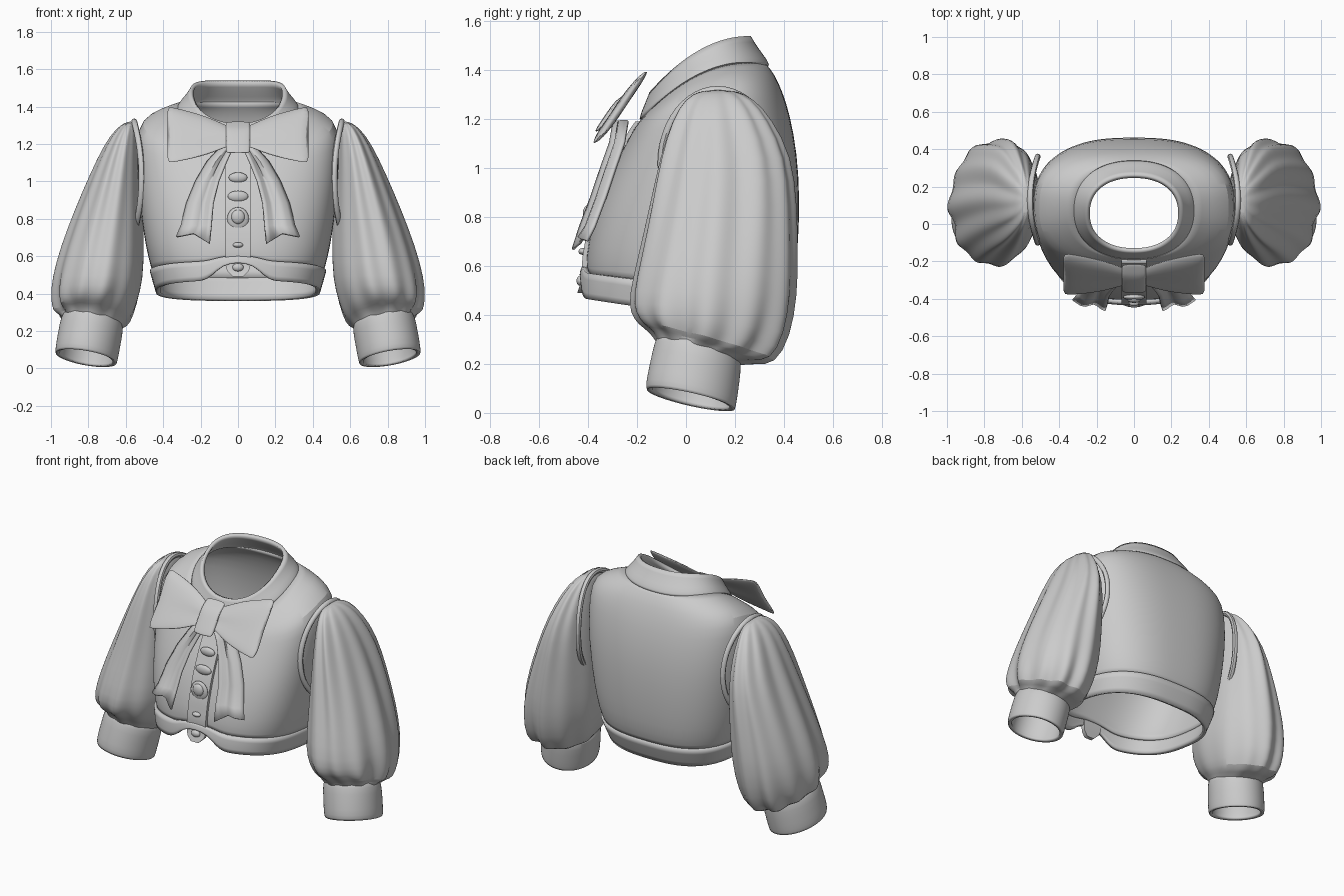
import bpy, bmesh, math
from mathutils import Vector

cube = bpy.data.objects.get("Cube")
if cube:
    bpy.data.objects.remove(cube, do_unlink=True)

GREY = (0.6, 0.6, 0.6, 1)
cloth = bpy.data.materials.new("grey_cloth")
cloth.use_nodes = True
cloth.diffuse_color = GREY
cloth.node_tree.nodes["Principled BSDF"].inputs["Base Color"].default_value = GREY


def finish(name, bm, subsurf=0, thick=0, mirror=False, closed=False):
    """Turn a bmesh into a smooth shaded object with modifiers."""
    if closed:
        bmesh.ops.recalc_face_normals(bm, faces=bm.faces)
    mesh = bpy.data.meshes.new(name)
    bm.to_mesh(mesh)
    bm.free()
    mesh.materials.append(cloth)
    ob = bpy.data.objects.new(name, mesh)
    bpy.context.collection.objects.link(ob)
    if subsurf:
        ob.modifiers.new("smooth", "SUBSURF").levels = subsurf
        ob.modifiers["smooth"].render_levels = subsurf
    if thick:
        mod = ob.modifiers.new("thickness", "SOLIDIFY")
        mod.thickness = thick
    if mirror:
        ob.modifiers.new("mirror", "MIRROR").use_mirror_merge = False
    bpy.ops.object.select_all(action="DESELECT")
    ob.select_set(True)
    bpy.context.view_layer.objects.active = ob
    bpy.ops.object.shade_smooth_by_angle(angle=math.radians(45))
    return ob


def loft(rings, cyclic=True, caps=""):
    """Skin a list of point rings; caps holds 's' and/or 'e'."""
    bm = bmesh.new()
    rows = [[bm.verts.new(p) for p in ring] for ring in rings]
    n = len(rows[0])
    for a, b in zip(rows, rows[1:]):
        for i in range(n if cyclic else n - 1):
            j = (i + 1) % n
            bm.faces.new((a[i], a[j], b[j], b[i]))
    if "s" in caps:
        bm.faces.new(rows[0][::-1])
    if "e" in caps:
        bm.faces.new(rows[-1])
    return bm


def power(v, e):
    return math.copysign(abs(v) ** e, v)


def body_ring(w, yf, yb, zf, zm, zb, lift=0, e=0.75, n=56):
    """Ring with its own front, side and back heights."""
    pts = []
    for i in range(n):
        a = math.tau * i / n
        x, s = w * power(math.cos(a), e), power(math.sin(a), e)
        y = (yf + yb) / 2 + (yb - yf) / 2 * s
        z = zm + (zb - zf) / 2 * s + ((zf + zb) / 2 - zm) * s * s
        if s < 0:
            z += lift * math.exp(-(x / 0.13) ** 4)
        pts.append((x, y, z))
    return pts


# Bodice shell, from band to neck
bodice = [
    (0.455, -0.405, 0.42, 0.56, 0.51, 0.48, 0.03),
    (0.48, -0.41, 0.445, 0.62, 0.59, 0.55, 0.02),
    (0.505, -0.39, 0.46, 0.74, 0.72, 0.7),
    (0.525, -0.35, 0.465, 0.88, 0.88, 0.88),
    (0.54, -0.29, 0.455, 1.02, 1.06, 1.06),
    (0.54, -0.245, 0.425, 1.1, 1.23, 1.22),
    (0.52, -0.22, 0.395, 1.15, 1.32, 1.31),
    (0.42, -0.2, 0.365, 1.18, 1.37, 1.38),
    (0.31, -0.175, 0.325, 1.21, 1.4, 1.43, 0, 0.88),
]
finish("bodice", loft([body_ring(*r) for r in bodice]), 1, 0.02)

# Waistband, cut away in a curve at the front
band = [(0.44, -0.435, 0.385, 0.47, 0.41, 0.36, 0.1),
        (0.455, -0.435, 0.41, 0.52, 0.46, 0.42, 0.06),
        (0.472, -0.424, 0.435, 0.575, 0.52, 0.49, 0.03)]
finish("waistband", loft([body_ring(*r) for r in band]), 1, 0.025)

# Standing collar with a rolled seam at its base
collar = [(0.325, -0.19, 0.34, 1.2, 1.39, 1.42, 0, 0.9),
          (0.315, -0.185, 0.335, 1.225, 1.41, 1.44, 0, 0.9),
          (0.28, -0.165, 0.295, 1.27, 1.445, 1.49, 0, 0.9),
          (0.255, -0.15, 0.265, 1.31, 1.485, 1.54, 0, 0.9)]
finish("collar", loft([body_ring(*r) for r in collar]), 1, 0.022)


def sleeve_ring(cz, cx, cy, rx, ry, pleat=0, tx=0, ty=0, n=96):
    pts = []
    for i in range(n):
        a = math.tau * i / n
        outer = 0.6 + 0.4 * math.cos(a)
        fold = math.cos(11 * a + 0.6) + 0.6 * math.sin(7 * a + 3 * cz)
        k = 1 + pleat * fold * outer
        dx, dy = rx * k * math.cos(a), ry * k * math.sin(a)
        pts.append((cx + dx, cy + dy, cz + tx * dx + ty * dy))
    return pts


# Pleated balloon sleeves
sleeve = [
    (0.24, 0.78, 0.05, 0.15, 0.165, 0.01, 0.18, -0.25),
    (0.27, 0.775, 0.07, 0.175, 0.21, 0.06, 0.16, -0.3),
    (0.28, 0.772, 0.085, 0.2, 0.27, 0.07, 0.1, -0.3),
    (0.36, 0.762, 0.1, 0.225, 0.32, 0.05, 0.05, -0.15),
    (0.48, 0.745, 0.11, 0.24, 0.34, 0.03),
    (0.65, 0.72, 0.13, 0.218, 0.32, 0.035),
    (0.85, 0.685, 0.15, 0.178, 0.295, 0.04),
    (1.05, 0.65, 0.16, 0.13, 0.265, 0.045),
    (1.2, 0.62, 0.145, 0.09, 0.2, 0.05),
    (1.285, 0.595, 0.135, 0.055, 0.14, 0.04),
    (1.32, 0.575, 0.13, 0.02, 0.07),
]
finish("sleeves", loft([sleeve_ring(*r) for r in sleeve], caps="e"), 1, 0, True)

# Cuffs, open at the wrist
cuff = [(0.055, 0.812, 0.02, 0.163, 0.18, 0, 0.17, -0.22),
        (0.075, 0.81, 0.02, 0.168, 0.186, 0, 0.17, -0.22),
        (0.16, 0.795, 0.035, 0.168, 0.183, 0, 0.17, -0.23),
        (0.25, 0.778, 0.05, 0.168, 0.178, 0, 0.18, -0.25),
        (0.27, 0.776, 0.05, 0.15, 0.165, 0, 0.18, -0.25)]
finish("cuffs", loft([sleeve_ring(*r, n=40) for r in cuff]), 1, 0.022, True)

# Armhole seams, a narrow roll around each sleeve head
seam = []
for i in range(48):
    a = math.tau * i / 48
    c = Vector((0.535 - 0.02 * math.cos(2 * a), 0.13 + 0.23 * math.cos(a), 1.02 + 0.3 * math.sin(a)))
    out = Vector((0, math.cos(a), math.sin(a)))
    seam.append([c + out * 0.016 * math.cos(b) + Vector((0.016 * math.sin(b), 0, 0))
                 for b in (math.tau * k / 8 for k in range(8))])
finish("armhole_seams", loft(seam + seam[:1]), 0, 0, True, True)


def front_y(z):
    """Depth of the front centre line at a height."""
    line = [(0.47, -0.435)] + [(r[3], r[1]) for r in bodice]
    for (z0, y0), (z1, y1) in zip(line, line[1:]):
        if z <= z1:
            return y0 + (y1 - y0) * (z - z0) / (z1 - z0)
    return line[-1][1]


# Button placket with a rounded lower end
strip = []
for i in range(25):
    z = 0.49 + 0.7 * i / 24
    w = 0.066 * min(1, math.sqrt((z - 0.482) / 0.05))
    y = front_y(z)
    strip.append([(-w, y + 0.01, z), (-w, y - 0.016, z), (w, y - 0.016, z), (w, y + 0.01, z)])
finish("placket", loft(strip, caps="se"), 0, 0, False, True)


def ellipsoid(name, loc, size):
    bm = bmesh.new()
    bmesh.ops.create_uvsphere(bm, u_segments=24, v_segments=12, radius=1)
    for v in bm.verts:
        v.co = Vector(loc) + Vector([a * b for a, b in zip(v.co, size)])
    finish(name, bm)


# Buttons
for i, (z, rx, rz) in enumerate([(0.54, 0.03, 0.022), (0.66, 0.028, 0.014), (0.8, 0.058, 0.062),
                                 (0.92, 0.055, 0.03), (1.02, 0.05, 0.028)]):
    ellipsoid(f"button_{i + 1}", (0, front_y(z) - 0.018, z), (rx, 0.018, rz))
ellipsoid("button_centre", (0, front_y(0.81) - 0.034, 0.81), (0.036, 0.018, 0.038))


def bow_point(x, along, depth):
    """Place a point in the forward leaning plane of the bow."""
    return (x, -0.275 + along * 0.56 - depth * 0.83, 1.245 + along * 0.83 - depth * 0.5)


# Bow loops: puffed, flaring outward with a soft crease
wing = []
for x, h, t in [(0.03, 0.055, 0.03), (0.09, 0.075, 0.035), (0.16, 0.115, 0.045),
                (0.27, 0.15, 0.05), (0.36, 0.175, 0.045), (0.385, 0.18, 0.03)]:
    ring = []
    for k in range(20):
        a = math.tau * k / 20
        u, d = power(math.cos(a), 0.65), power(math.sin(a), 0.65)
        crease = 1 - 0.45 * math.exp(-(u / 0.3) ** 2) * (1 - x / 0.4)
        ring.append(bow_point(x + 0.02 * u * u * (x > 0.3) - 0.02 * (x > 0.3),
                              h * u, t * d * crease + 0.05 * (0.2 - x)))
    wing.append(ring)
finish("bow_loops", loft(wing, caps="se"), 1, 0, True, True)

# Bow knot
knot = [[bow_point(x, 0.085 * power(math.cos(a), 0.5), 0.02 + t * power(math.sin(a), 0.5))
         for a in (math.tau * k / 24 for k in range(24))]
        for x, t in [(-0.066, 0.035), (-0.06, 0.05), (0, 0.058), (0.06, 0.05), (0.066, 0.035)]]
finish("bow_knot", loft(knot, caps="se"), 1, 0, False, True)

# Ribbon tails with notched ends
tail = []
for z, xi, xo, y, notch in [(1.19, 0.02, 0.08, -0.28, 0), (1.1, 0.06, 0.16, -0.295, 0),
                            (1.0, 0.1, 0.22, -0.33, 0), (0.88, 0.13, 0.27, -0.37, 0),
                            (0.76, 0.14, 0.3, -0.415, 0), (0.665, 0.15, 0.325, -0.445, 0.035)]:
    row = []
    for k in range(9):
        u = k / 8
        row.append((xi + (xo - xi) * u, y - 0.012 * math.cos(u * 9) + 0.035 * u,
                    z + notch * (1 - abs(2 * u - 1)) + notch * u))
    tail.append(row)
finish("ribbon_tails", loft(tail, cyclic=False), 0, 0.012, True)
